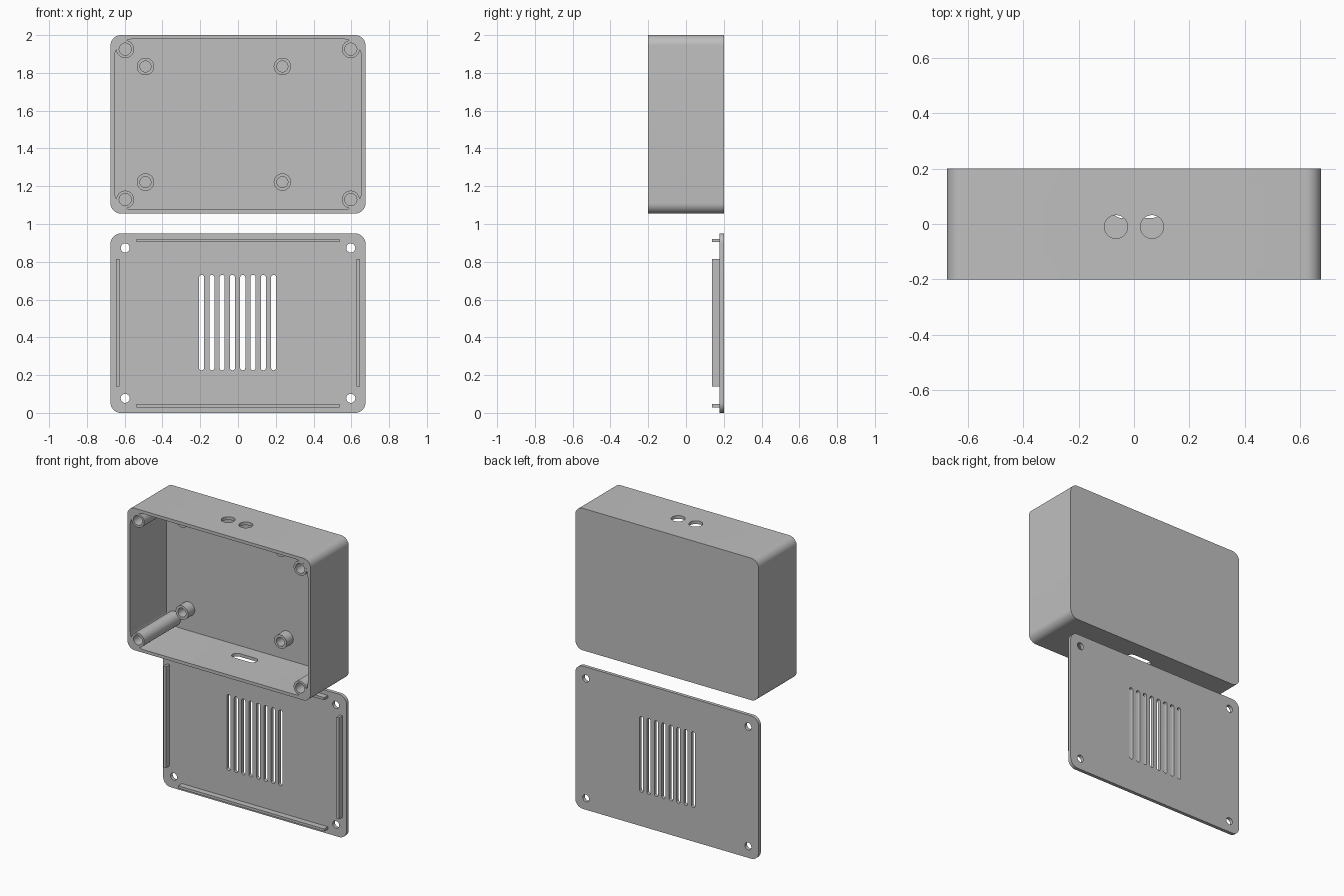
import bpy, bmesh, math
from mathutils import Vector

if "Cube" in bpy.data.objects:
    bpy.data.objects.remove(bpy.data.objects["Cube"])

grey = bpy.data.materials.new("plain grey plastic")
grey.use_nodes = True
COLOUR = (0.52, 0.52, 0.52, 1)
grey.diffuse_color = COLOUR
grey.node_tree.nodes["Principled BSDF"].inputs["Base Color"].default_value = COLOUR


def slab(name, u, v, width, height, radius, start, end, axis="Y"):
    """Rounded rectangle centred on (u, v), extruded along Y (u=x, v=z) or Z (u=x, v=y)."""
    bm = bmesh.new()
    steps = 10 if radius else 0
    outline = []
    for corner, (sx, sy) in enumerate([(1, 1), (-1, 1), (-1, -1), (1, -1)]):
        for i in range(steps + 1):
            a = math.pi / 2 * (corner + i / max(steps, 1))
            p = u + sx * (width / 2 - radius) + radius * math.cos(a)
            q = v + sy * (height / 2 - radius) + radius * math.sin(a)
            outline.append(bm.verts.new((p, start, q) if axis == "Y" else (p, q, start)))
    bmesh.ops.remove_doubles(bm, verts=outline, dist=1e-5)
    face = bm.faces.new([w for w in outline if w.is_valid])
    result = bmesh.ops.extrude_face_region(bm, geom=[face])
    shift = Vector((0, end - start, 0) if axis == "Y" else (0, 0, end - start))
    bmesh.ops.translate(bm, vec=shift, verts=[g for g in result["geom"] if isinstance(g, bmesh.types.BMVert)])
    bmesh.ops.recalc_face_normals(bm, faces=bm.faces)
    mesh = bpy.data.meshes.new(name)
    bm.to_mesh(mesh)
    bm.free()
    mesh.materials.append(grey)
    obj = bpy.data.objects.new(name, mesh)
    bpy.context.collection.objects.link(obj)
    return obj


def rod(name, u, v, radius, start, end, axis="Y"):
    return slab(name, u, v, 2 * radius, 2 * radius, radius, start, end, axis)


def select(obj):
    bpy.ops.object.select_all(action="DESELECT")
    obj.select_set(True)
    bpy.context.view_layer.objects.active = obj


def cut(obj, cutters):
    """Subtract each cutter, then discard it."""
    for cutter in cutters:
        mod = obj.modifiers.new("cut", "BOOLEAN")
        mod.operation, mod.solver, mod.object = "DIFFERENCE", "EXACT", cutter
        select(obj)
        bpy.ops.object.modifier_apply(modifier=mod.name)
        bpy.data.objects.remove(cutter)


def finish(obj):
    select(obj)
    bpy.ops.object.shade_smooth_by_angle(angle=math.radians(30))


WIDTH, HEIGHT, WALL = 1.35, 0.945, 0.021
BOX_Z, LID_Z = 1.5275, 0.475
SCREW_X, SCREW_Z = 0.597, 0.398

# Box shell, open at the front, with cable holes on top and a slot below
shell = slab("box_shell", 0, BOX_Z, WIDTH, HEIGHT, 0.055, -0.2, 0.2)
cutters = [slab("cavity", 0, BOX_Z, WIDTH - 2 * WALL, HEIGHT - 2 * WALL, 0.1, -0.3, 0.18)]
cutters += [rod("cable_hole", x, -0.01, 0.042, 1.9, 2.1, "Z") for x in (-0.065, 0.065)]
cutters.append(slab("port_slot", 0.01, 0.055, 0.178, 0.066, 0.033, 1.0, 1.12, "Z"))
cut(shell, cutters)
finish(shell)

# Long screw posts in the corners
for x in (-SCREW_X, SCREW_X):
    for z in (BOX_Z - SCREW_Z, BOX_Z + SCREW_Z):
        post = rod("corner_post", x, z, 0.047, -0.2005, 0.185)
        cut(post, [rod("bore", x, z, 0.032, -0.3, 0.17)])
        finish(post)

# Short board standoffs on the back wall
for x in (-0.49, 0.235):
    for z in (1.222, 1.834):
        standoff = rod("board_standoff", x, z, 0.046, 0.11, 0.185)
        cut(standoff, [rod("bore", x, z, 0.029, 0.05, 0.175)])
        finish(standoff)

# Lid plate with screw holes and vent slots
lid = slab("lid_plate", 0, LID_Z, WIDTH, HEIGHT + 0.005, 0.055, 0.177, 0.2)
cutters = [rod("screw_hole", x, LID_Z + z, 0.024, 0.1, 0.3)
           for x in (-SCREW_X, SCREW_X) for z in (-SCREW_Z, SCREW_Z)]
cutters += [slab("vent", -0.193 + i * 0.0545, 0.478, 0.027, 0.505, 0.0134, 0.1, 0.3) for i in range(8)]
cut(lid, cutters)
finish(lid)

# Locating ridges on the inside of the lid
for side in (-1, 1):
    slab("lid_long_ridge", 0, LID_Z + side * 0.437, 1.075, 0.017, 0, 0.138, 0.18)
    slab("lid_short_ridge", side * 0.637, LID_Z + 0.002, 0.017, 0.675, 0, 0.138, 0.18)
